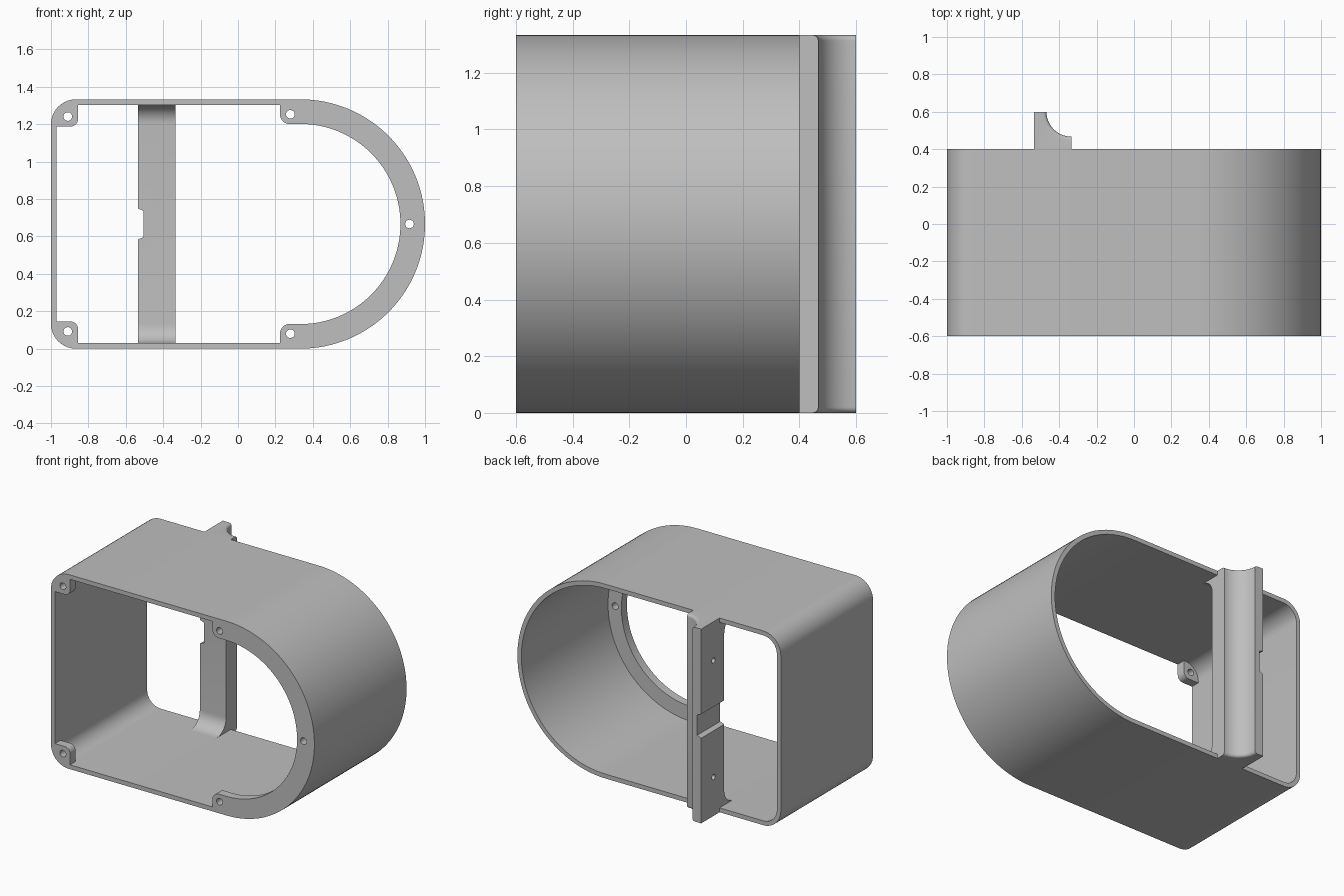
import bpy, bmesh
from math import cos, sin, radians, tau
from mathutils import Vector

cube = bpy.data.objects.get("Cube")
if cube:
    bpy.data.objects.remove(cube, do_unlink=True)

grey = bpy.data.materials.new("plain grey")
grey.use_nodes = True
grey.diffuse_color = (0.52, 0.52, 0.52, 1)
grey.node_tree.nodes["Principled BSDF"].inputs["Base Color"].default_value = (0.52, 0.52, 0.52, 1)

H = 1.333          # overall height
MID = H / 2        # centre height and outer radius of the round end
CX = 1 - MID       # centre of the round end
WALL = 0.03
FRONT, BACK, TAIL = -0.6, 0.4, 0.6


def arc(cx, cy, r, a0, a1, n=10):
    steps = [radians(a0 + (a1 - a0) * i / n) for i in range(n + 1)]
    return [(cx + r * cos(a), cy + r * sin(a)) for a in steps]


def to_object(name, bm):
    bmesh.ops.recalc_face_normals(bm, faces=bm.faces)
    mesh = bpy.data.meshes.new(name)
    bm.to_mesh(mesh)
    bm.free()
    mesh.materials.append(grey)
    obj = bpy.data.objects.new(name, mesh)
    bpy.context.collection.objects.link(obj)
    return obj


def prism(name, pts, axis, lo, hi):
    """Extrude a flat outline along one axis."""
    place = {"x": lambda u, v, w: (w, u, v),
             "y": lambda u, v, w: (u, w, v),
             "z": lambda u, v, w: (u, v, w)}[axis]
    bm = bmesh.new()
    face = bm.faces.new([bm.verts.new(place(u, v, lo)) for u, v in pts])
    new = bmesh.ops.extrude_face_region(bm, geom=[face])["geom"]
    move = Vector(place(0, 0, hi - lo))
    bmesh.ops.translate(bm, vec=move, verts=[g for g in new if isinstance(g, bmesh.types.BMVert)])
    return to_object(name, bm)


def activate(obj):
    bpy.ops.object.select_all(action="DESELECT")
    obj.select_set(True)
    bpy.context.view_layer.objects.active = obj


def cut(obj, cutter):
    cutter.hide_render = True
    mod = obj.modifiers.new("cut", "BOOLEAN")
    mod.operation, mod.solver, mod.object = "DIFFERENCE", "EXACT", cutter
    activate(obj)
    bpy.ops.object.modifier_apply(modifier=mod.name)
    bpy.data.objects.remove(cutter, do_unlink=True)


def smooth(obj):
    activate(obj)
    bpy.ops.object.shade_smooth_by_angle(angle=radians(30))


def housing_outline(inset):
    r = 0.133
    return (arc(CX, MID, MID - inset, -90, 90, 64)
            + arc(r - 1, H - r, r - inset, 90, 180)
            + arc(r - 1, r, r - inset, 180, 270))


def screw_hole(x, z, r=0.023):
    return prism("hole_cutter", arc(x, z, r, 0, 345, 23), "y", FRONT - 0.1, FRONT + 0.2)


# Housing tube
housing = prism("housing", housing_outline(0), "y", FRONT, BACK)
cut(housing, prism("bore_cutter", housing_outline(WALL), "y", FRONT - 0.1, BACK + 0.1))
smooth(housing)

# Front flange around the round end, with screw holes
left, rim = 0.225, 0.535
flange_pts = (arc(CX, MID, MID - WALL, 90, -90, 64)
              + [(left, WALL)]
              + arc(left + 0.05, MID - rim - 0.05, 0.05, 180, 90)
              + arc(CX, MID, rim, -90, 90, 64)
              + arc(left + 0.05, MID + rim + 0.05, 0.05, 270, 180)
              + [(left, H - WALL)])
flange = prism("front_flange", flange_pts, "y", FRONT, FRONT + 0.06)
for x, z in ((0.28, 0.08), (0.28, H - 0.08), (0.917, MID)):
    cut(flange, screw_hole(x, z))
smooth(flange)

# Screw tabs in the square corners
for name, flip in (("lower_tab", False), ("upper_tab", True)):
    pts = ([(-0.97, 0.145)] + arc(-0.867, 0.133, 0.103, 180, 270)
           + [(-0.855, WALL)] + arc(-0.895, 0.105, 0.04, 0, 90))
    if flip:
        pts = [(x, H - z) for x, z in pts]
    tab = prism(name, pts, "y", FRONT, FRONT + 0.06)
    cut(tab, screw_hole(-0.91, H - 0.092 if flip else 0.092))
    smooth(tab)

# Upright bar across the back, with curved feet inside the housing
X0, X1, face_y, foot = -0.535, -0.335, 0.35, 0.1
lower = ([(TAIL, 0), (BACK, 0), (BACK, 0.015), (face_y - foot, 0.015)]
         + arc(face_y - foot, WALL + foot, foot, 270, 360))
upper = [(y, H - z) for y, z in reversed(lower)]
bar = prism("rear_bar", lower + upper, "x", X0, X1)

# Concave groove with softly flared ends
radius, flare = 0.133, 0.02
low_end = [(radius + flare - flare * sin(radians(a)), flare - flare * cos(radians(a)))
           for a in range(0, 91, 15)]
profile = ([(0, -0.05), (radius + flare, -0.05)] + low_end
           + [(r, H - z) for r, z in reversed(low_end)]
           + [(radius + flare, H + 0.05), (0, H + 0.05)])
bm = bmesh.new()
verts = [bm.verts.new((X1 + r, TAIL, z)) for r, z in profile]
edges = [bm.edges.new(pair) for pair in zip(verts, verts[1:])]
bmesh.ops.spin(bm, geom=verts + edges, cent=(X1, TAIL, 0), axis=(0, 0, 1),
               angle=tau, steps=64, use_merge=False)
bmesh.ops.remove_doubles(bm, verts=bm.verts, dist=0.0005)
cut(bar, to_object("groove_cutter", bm))

# Side notch and blind side holes
notch = [(X0 - 0.03, MID - 0.095), (X0 + 0.03, MID - 0.07),
         (X0 + 0.03, MID + 0.07), (X0 - 0.03, MID + 0.095)]
cut(bar, prism("notch_cutter", notch, "y", 0.2, 0.7))
for z in (MID - 0.4, MID + 0.4):
    cut(bar, prism("side_hole_cutter", arc(0.465, z, 0.018, 0, 345, 23), "x", X0 - 0.05, X0 + 0.06))
smooth(bar)
